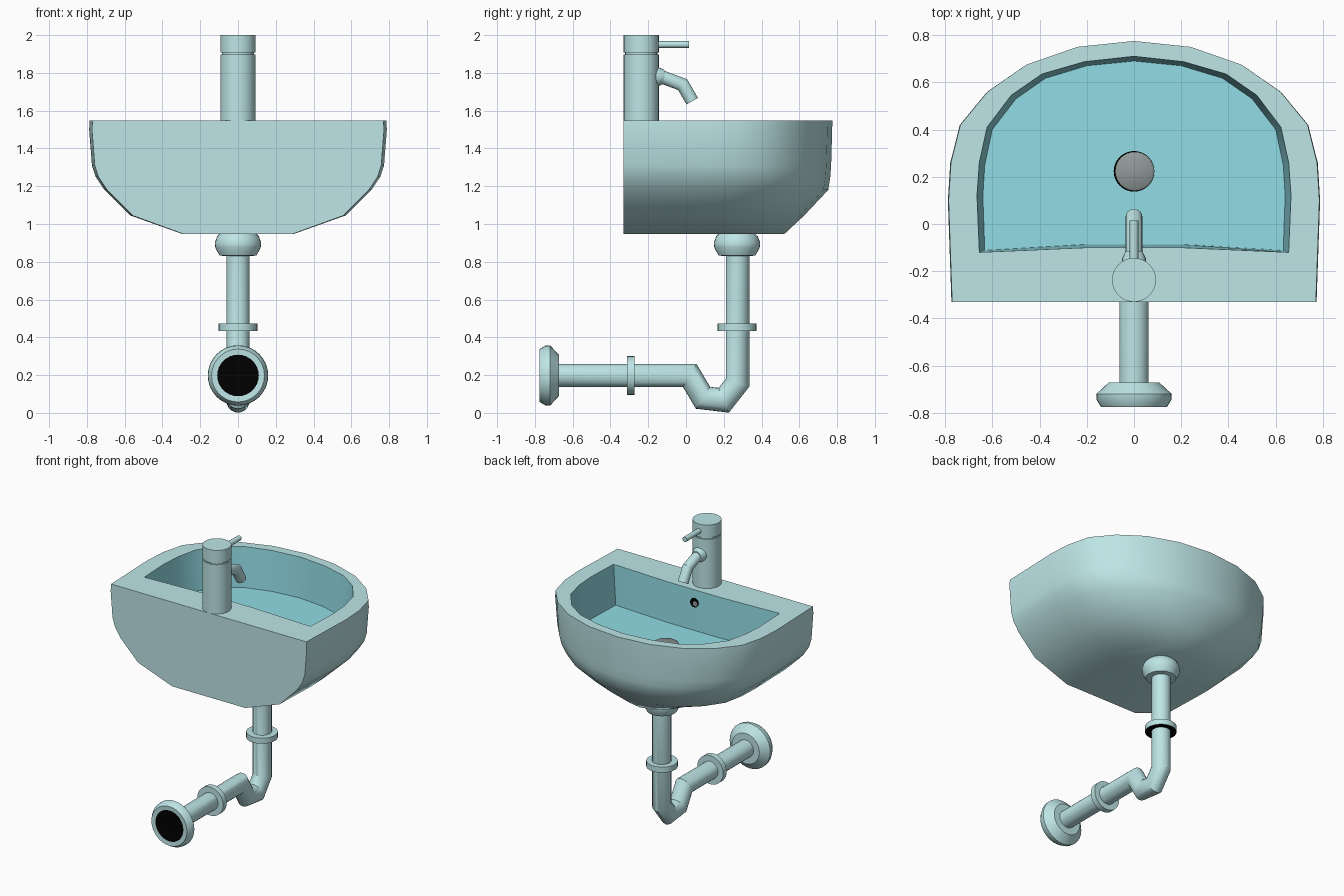
import bpy, bmesh, math
from mathutils import Vector

if "Cube" in bpy.data.objects:
    bpy.data.objects.remove(bpy.data.objects["Cube"])


def material(name, rgb):
    m = bpy.data.materials.new(name)
    m.diffuse_color = (*rgb, 1)
    m.use_nodes = True
    m.node_tree.nodes["Principled BSDF"].inputs["Base Color"].default_value = m.diffuse_color
    return m


PALE = material("pale_teal", (0.515, 0.785, 0.795))
BASIN = material("basin_teal", (0.285, 0.715, 0.785))
GREY = material("drain_grey", (0.28, 0.32, 0.32))
BLACK = material("black", (0, 0, 0))


def build(name, rings, mats, angle=40, rule=None):
    """Skin a list of equal rings, cap both ends, colour by rule(face)."""
    bm = bmesh.new()
    vs = [[bm.verts.new(p) for p in r] for r in rings]
    n = len(vs[0])
    for a, b in zip(vs, vs[1:]):
        for i in range(n):
            j = (i + 1) % n
            bm.faces.new((a[i], a[j], b[j], b[i]))
    bm.faces.new(vs[0])
    bm.faces.new(vs[-1])
    bmesh.ops.recalc_face_normals(bm, faces=bm.faces[:])
    if rule:
        for f in bm.faces:
            f.material_index = rule(f)
    me = bpy.data.meshes.new(name)
    bm.to_mesh(me)
    bm.free()
    ob = bpy.data.objects.new(name, me)
    bpy.context.collection.objects.link(ob)
    for m in mats:
        me.materials.append(m)
    bpy.ops.object.select_all(action='DESELECT')
    ob.select_set(True)
    bpy.context.view_layer.objects.active = ob
    bpy.ops.object.shade_smooth_by_angle(angle=math.radians(angle))
    return ob


def lathe(name, profile, y=0, z=0, axis='z', mats=(PALE,), n=32, rule=None, x=0):
    """Turn (radius, height) pairs around the z or y axis."""
    rings = []
    for r, h in profile:
        ring = []
        for i in range(n):
            a = 2 * math.pi * i / n
            c, s = x + r * math.cos(a), r * math.sin(a)
            ring.append((c, y + s, z + h) if axis == 'z' else (c, y + h, z + s))
        rings.append(ring)
    return build(name, rings, mats, 40, rule)


def tube(name, path, r, n=20):
    """Mitred round tube along (y, z) points."""
    pts = [Vector(p) for p in path]
    rings = []
    for k, p in enumerate(pts):
        d0 = (p - pts[k - 1]).normalized() if k else (pts[1] - p).normalized()
        d1 = (pts[k + 1] - p).normalized() if k < len(pts) - 1 else d0
        t = (d0 + d1).normalized()
        side = Vector((-t.y, t.x)) / max(0.5, t.dot(d0))
        ring = []
        for i in range(n):
            a = 2 * math.pi * i / n
            q = p + side * (r * math.sin(a))
            ring.append((r * math.cos(a), q.x, q.y))
        rings.append(ring)
    return build(name, rings, (PALE,), 35)


# basin: half outlines from the round end to the flat tap side
OUTER = [(0, .775), (.24, .75), (.455, .675), (.62, .56), (.735, .42),
         (.775, .26), (.785, .1), (.77, -.33), (.2, -.33)]
INNER = [(0, .71), (.21, .687), (.39, .635), (.52, .545), (.622, .41),
         (.655, .26), (.665, .12), (.655, -.12), (.2, -.1)]
FLOOR = [(0, .69), (.2, .67), (.375, .617), (.5, .53), (.6, .4),
         (.632, .25), (.64, .12), (.632, -.112), (.2, -.086)]


def outline(half, z, sx=1, sy=1):
    right = [(x * sx, -.33 + (y + .33) * sy, z) for x, y in half]
    return right + [(-x, y, zz) for x, y, zz in reversed(right[1:])]


TOP, BED = 1.547, 1.265
levels = [(.947, .375, .77), (1.045, .725, .865), (1.18, .9, .98),
          (1.25, .96, .99), (1.31, .985, .994), (1.5, 1.004, .999), (TOP, 1, 1)]
shell = [outline(OUTER, *l) for l in levels]
shell += [outline(INNER, TOP), outline(FLOOR, BED)]


def basin_colour(f):
    """Inside walls face the middle; the floor faces up below the rim."""
    c, n = f.calc_center_median(), f.normal
    if n.z > .9:
        return int(c.z < TOP - .01)
    return int(n.x * -c.x + n.y * (.2 - c.y) > 0 and c.z > BED)


build("basin", shell, (PALE, BASIN), 50, basin_colour)

# drain plug with dark seat, and overflow hole
lathe("drain_seat", [(.086, -.01), (.086, .01)], .223, BED, mats=(BLACK,))
lathe("drain_plug", [(.083, 0), (.083, .022), (.075, .028)], .223, BED,
      mats=(GREY,), x=.003)
lathe("overflow_hole", [(.032, -.02), (.032, .005)], -.096, 1.458, 'y', (BLACK,))
lathe("overflow_plug", [(.018, -.01), (.018, .008)], -.096, 1.455, 'y', (GREY,), x=-.01)

# tap
lathe("tap_body", [(.093, 1.54), (.093, 1.898), (.085, 1.898), (.085, 1.908),
                   (.093, 1.908), (.093, 2.0)], -.237)
lathe("tap_lever", [(.018, -.16), (.018, .015)], 0, 1.95, 'y', n=16)
lathe("spout_collar", [(.052, -.165), (.05, -.145), (.036, -.115)], 0, 1.78, 'y', n=20)
tube("spout", [(-.16, 1.78), (-.11, 1.772), (-.018, 1.738), (.033, 1.65)], .035)

# waste pipe under the basin
lathe("waste_cup", [(.085, .96), (.11, .935), (.123, .9), (.12, .875), (.098, .833),
                    (.06, .83)], .27)
tube("waste_pipe", [(-.69, .198), (.02, .198), (.09, .08), (.2, .067), (.273, .16),
                    (.273, .85)], .062)
lathe("upright_joint", [(.102, .433), (.102, .473)], .27, mats=(PALE, BLACK),
      rule=lambda f: int(f.normal.z < -.5))
lathe("level_joint", [(.102, -.313), (.102, -.273)], 0, .198, 'y')

# wall flange with dark open end
lathe("wall_flange", [(.11, -.772), (.14, -.775), (.158, -.745), (.16, -.72),
                      (.108, -.672)], 0, .198, 'y', (PALE, BLACK),
      rule=lambda f: int(len(f.verts) > 4 and f.normal.y < 0))
